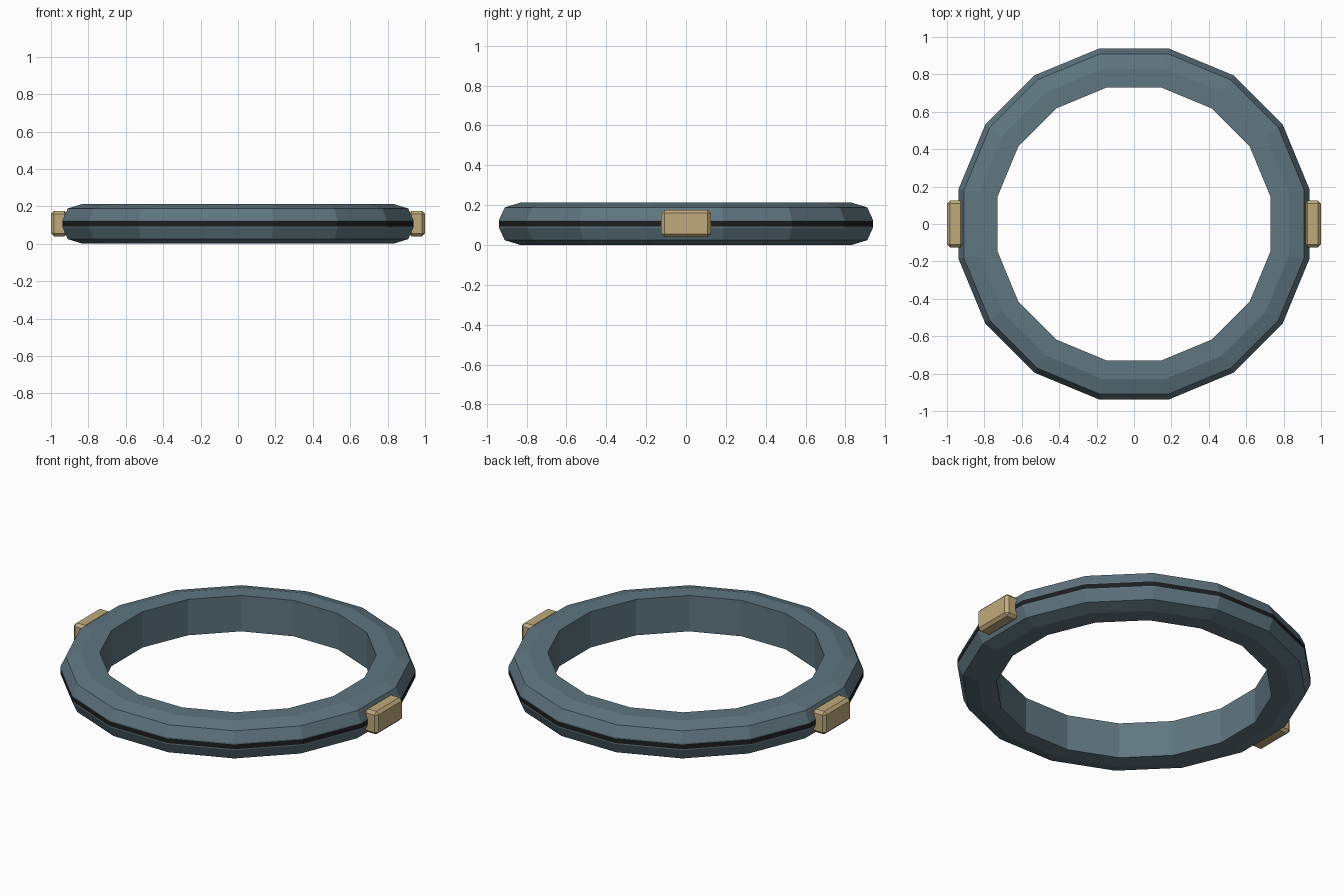
import bpy, bmesh, math

if "Cube" in bpy.data.objects:
    bpy.data.objects.remove(bpy.data.objects["Cube"])

def material(name, rgb):
    m = bpy.data.materials.new(name)
    m.diffuse_color = (*rgb, 1)
    m.use_nodes = True
    m.node_tree.nodes["Principled BSDF"].inputs["Base Color"].default_value = m.diffuse_color
    return m

TEAL = material("slate teal", (0.115, 0.18, 0.215))
BLACK = material("black", (0.012, 0.013, 0.015))
TAN = material("tan", (0.53, 0.40, 0.20))

def finish(name, bm, mats):
    bmesh.ops.recalc_face_normals(bm, faces=bm.faces)
    me = bpy.data.meshes.new(name)
    bm.to_mesh(me)
    bm.free()
    for m in mats:
        me.materials.append(m)
    ob = bpy.data.objects.new(name, me)
    bpy.context.collection.objects.link(ob)
    return ob

# Ring: closed profile (flat-to-centre distance, z) swept round 16 sides
MID = 0.1065
upper = [(0.938, 0.014), (0.938, 0.02), (0.91, 0.082), (0.83, 0.1065), (0.73, 0.1065)]
profile = [(a, MID + h) for a, h in upper] + [(a, MID - h) for a, h in reversed(upper)]
N, P = 16, len(profile)
bm = bmesh.new()
rows = []
for i in range(N):
    t = 2 * math.pi * (i + 0.5) / N
    k = 1 / math.cos(math.pi / N)
    rows.append([bm.verts.new((a * k * math.cos(t), a * k * math.sin(t), z)) for a, z in profile])
for i in range(N):
    r, s = rows[i], rows[(i + 1) % N]
    for j in range(P):
        n = (j + 1) % P
        f = bm.faces.new((r[j], s[j], s[n], r[n]))
        # black stripe round the outer middle
        f.material_index = 1 if j == P - 1 else 0
finish("ring", bm, [TEAL, BLACK])

# Side lugs: chamfered blocks at both ends of x
for name, side in (("right_lug", 1), ("left_lug", -1)):
    bm = bmesh.new()
    bmesh.ops.create_cube(bm, size=1)
    for v in bm.verts:
        v.co.x = v.co.x * 0.088 + side * 0.956
        v.co.y *= 0.25
        v.co.z = v.co.z * 0.136 + 0.108
    bmesh.ops.bevel(bm, geom=bm.edges[:], offset=0.016, segments=1, affect='EDGES')
    finish(name, bm, [TAN])
